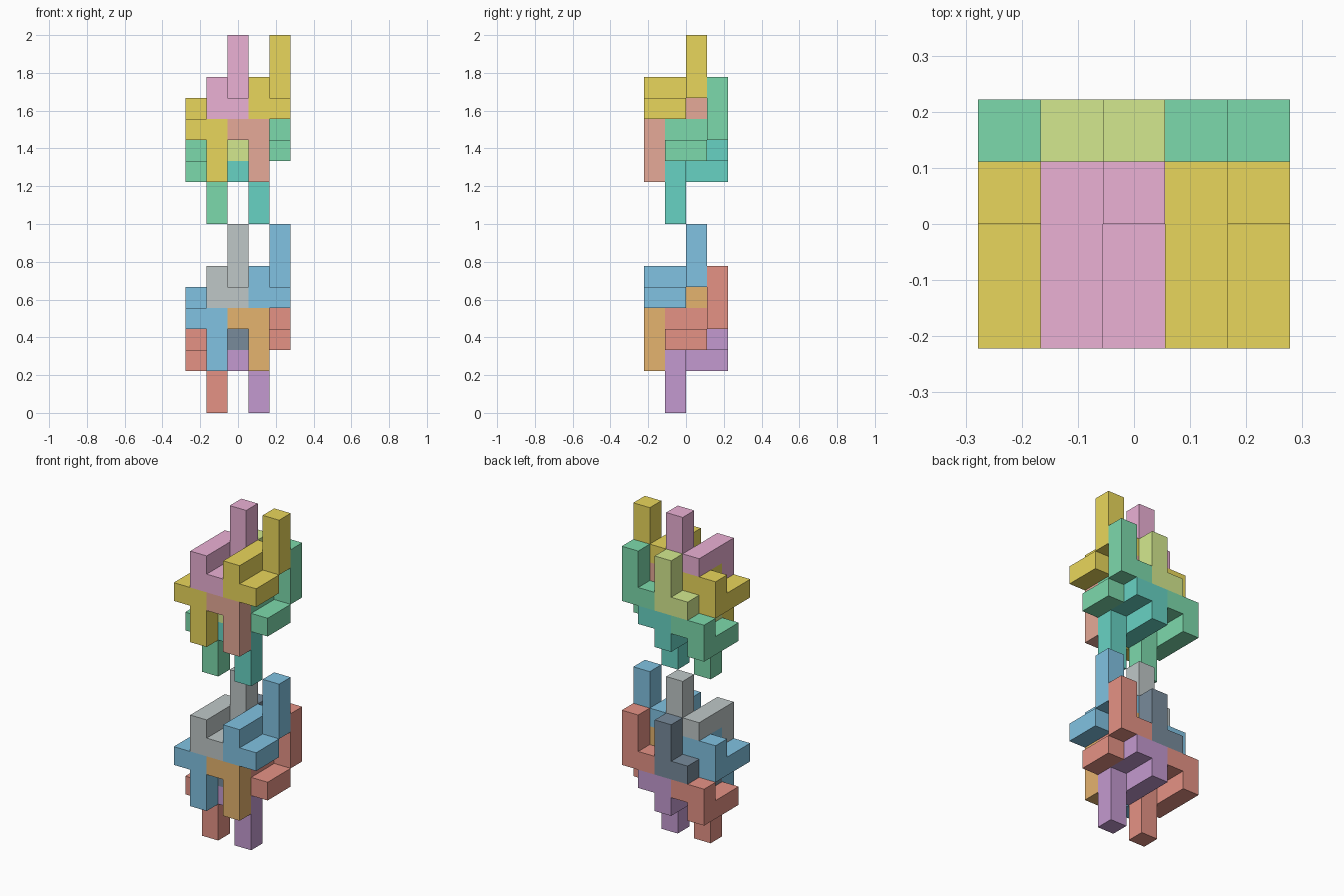
import bpy, bmesh
from mathutils import Vector

if "Cube" in bpy.data.objects:
    bpy.data.objects.remove(bpy.data.objects["Cube"])

U = 2 / 18                      # edge of one cube
ORIGIN = Vector((-2.5, -2, 0))  # centres the 5 x 4 x 18 grid

# Nine-cube path shared by every piece: start cell, then unit steps
STEPS = [(0, -1, 0), (-1, 0, 0), (0, 0, 1), (0, 1, 0), (0, 1, 0),
         (1, 0, 0), (0, 0, 1), (0, 0, 1)]
PATH = [(1, 1, 0)]
for s in STEPS:
    PATH.append(tuple(a + b for a, b in zip(PATH[-1], s)))

RGB = {
    "grey": (133, 146, 146), "blue": (56, 138, 194), "orange": (200, 115, 40),
    "dark": (48, 66, 84), "purple": (140, 82, 160), "red": (200, 74, 60),
    "pink": (212, 112, 170), "yellow": (208, 172, 27), "salmon": (202, 102, 80),
    "lime": (168, 208, 70), "teal": (35, 166, 140), "green": (52, 178, 105),
}


def material(name):
    m = bpy.data.materials.get(name) or bpy.data.materials.new(name)
    m.diffuse_color = (*[c / 255 for c in RGB[name]], 1)
    m.use_nodes = True
    m.node_tree.nodes["Principled BSDF"].inputs["Base Color"].default_value = m.diffuse_color
    return m


def piece(name, colour, offset, flipped):
    """Outer skin of one nine-cube piece; flipped = half turn about x."""
    cells = {(x + offset[0],
              (2 - y if flipped else y) + offset[1],
              (3 - z if flipped else z) + offset[2]) for x, y, z in PATH}
    bm = bmesh.new()
    verts = {}

    def vert(p):
        key = tuple(round(c) for c in p)
        if key not in verts:
            verts[key] = bm.verts.new((Vector(key) + ORIGIN) * U)
        return verts[key]

    for c in cells:
        for axis in range(3):
            for side in (0, 1):
                n = list(c)
                n[axis] += 2 * side - 1
                if tuple(n) in cells:
                    continue
                a, b = (axis + 1) % 3, (axis + 2) % 3
                loop = [(0, 0), (1, 0), (1, 1), (0, 1)]
                corners = []
                for i, j in (loop if side else loop[::-1]):
                    p = list(c)
                    p[axis] += side
                    p[a] += i
                    p[b] += j
                    corners.append(vert(p))
                bm.faces.new(corners)
    bmesh.ops.dissolve_limit(bm, angle_limit=0.01, verts=bm.verts[:], edges=bm.edges[:])
    mesh = bpy.data.meshes.new(name)
    bm.to_mesh(mesh)
    bm.free()
    mesh.materials.append(material(colour))
    bpy.context.collection.objects.link(bpy.data.objects.new(name, mesh))


# Two stacked clusters: tall prongs point up, flipped pieces form the legs
PALETTES = {
    "lower": ("red", "purple", "dark", "red", "blue", "orange", "grey", "blue"),
    "upper": ("green", "teal", "lime", "green", "yellow", "salmon", "pink", "yellow"),
}
LAYERS = [("back_leg", 0, 1, 0, True), ("back_prong", 1, 1, 3, False),
          ("front_leg", 0, 0, 2, True), ("front_prong", 1, 0, 5, False)]

for level, (tier, colours) in enumerate(PALETTES.items()):
    for i, (part, x, y, z, flipped) in enumerate(LAYERS):
        for k, side in enumerate(("left", "right")):
            piece(f"{tier}_{part}_{side}", colours[2 * i + k],
                  (x + 2 * k, y, z + 9 * level), flipped)
